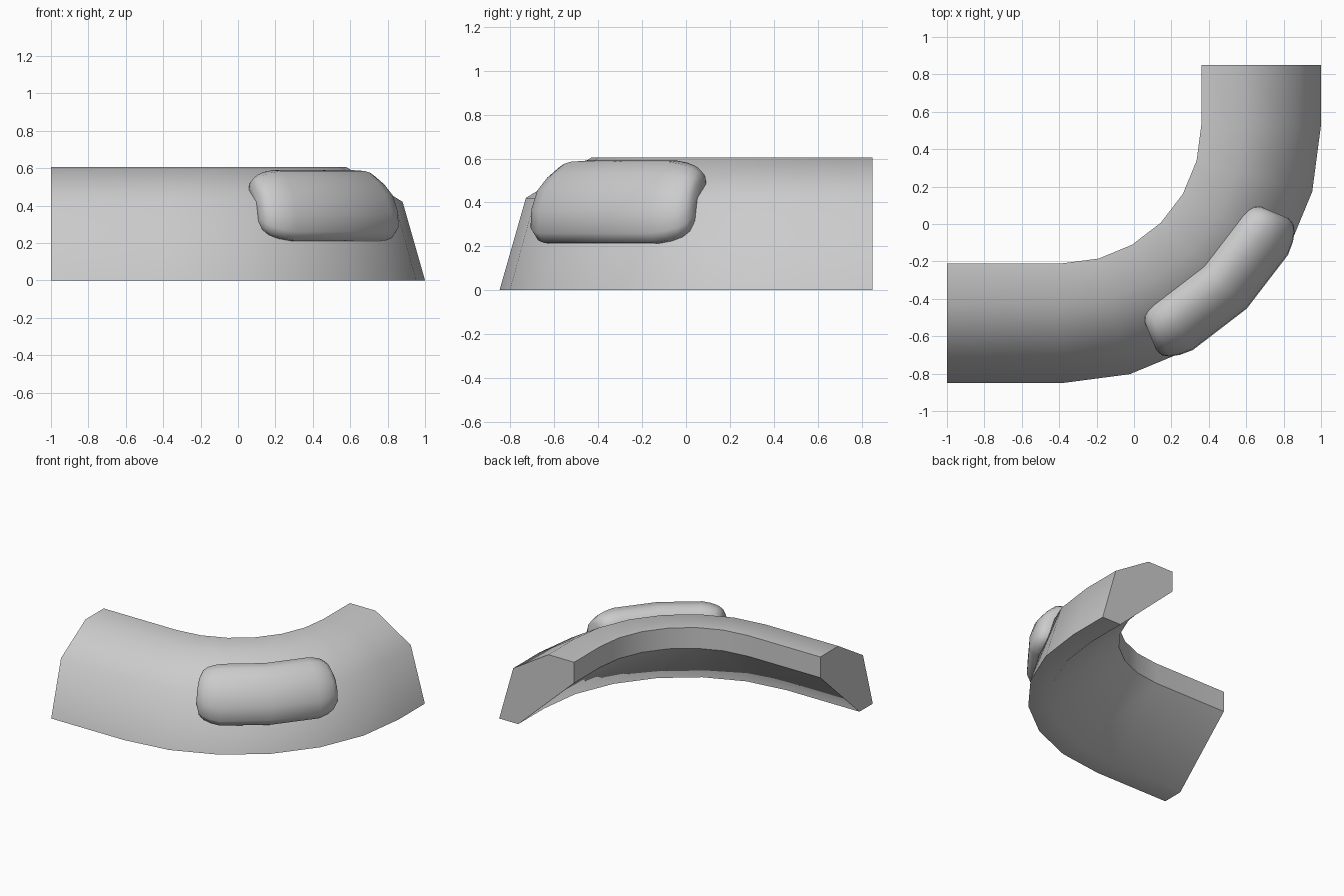
import bpy
import bmesh
from math import radians, sin, cos

cube = bpy.data.objects.get("Cube")
if cube:
    bpy.data.objects.remove(cube, do_unlink=True)

grey = bpy.data.materials.new("plain_grey")
grey.use_nodes = True
GREY = (0.6, 0.6, 0.6, 1)
grey.diffuse_color = GREY
grey.node_tree.nodes["Principled BSDF"].inputs["Base Color"].default_value = GREY

CX, CY = -0.38, 0.53      # centre of the bend


def bend_point(r, z, degrees, dx=0, dy=0):
    a = radians(degrees)
    return (CX + r * sin(a) + dx, CY - r * cos(a) + dy, z)


def loft(name, rings, smooth_angle):
    """Skin closed rings of points and cap both ends."""
    bm = bmesh.new()
    loops = [[bm.verts.new(p) for p in ring] for ring in rings]
    for a, b in zip(loops, loops[1:]):
        for i in range(len(a)):
            j = (i + 1) % len(a)
            bm.faces.new((a[i], a[j], b[j], b[i]))
    bm.faces.new(loops[0])
    bm.faces.new(loops[-1])
    bmesh.ops.recalc_face_normals(bm, faces=bm.faces)
    mesh = bpy.data.meshes.new(name)
    bm.to_mesh(mesh)
    bm.free()
    mesh.materials.append(grey)
    obj = bpy.data.objects.new(name, mesh)
    bpy.context.collection.objects.link(obj)
    bpy.ops.object.select_all(action='DESELECT')
    obj.select_set(True)
    bpy.context.view_layer.objects.active = obj
    bpy.ops.object.shade_smooth_by_angle(angle=radians(smooth_angle))
    return obj


# Curved rail: straight end, quarter bend, straight end
rail = [(1.38, 0), (1.26, 0.42), (0.96, 0.605), (0.74, 0.605), (0.74, 0.445), (1.217, 0)]
stations = [(0, -0.62, 0)] + [(15 * i, 0, 0) for i in range(7)] + [(90, 0, 0.32)]
loft("corner_rail", [[bend_point(r, z, a, dx, dy) for r, z in rail]
                     for a, dx, dy in stations], 45)

# Rounded pad wrapped round the outside of the bend
pad = [(1.30, 0.21), (1.36, 0.215), (1.39, 0.26), (1.385, 0.36), (1.35, 0.46),
       (1.29, 0.53), (1.22, 0.585), (1.14, 0.59), (1.08, 0.56), (1.06, 0.51),
       (1.18, 0.38), (1.24, 0.25)]
half = [(0, 1), (15, 1), (18, 0.94), (20.2, 0.85), (21.7, 0.72), (22.5, 0.5)]
pad_stations = [(-a, s) for a, s in reversed(half[1:])] + half
core_r, core_z = 1.22, 0.42
loft("corner_pad", [[bend_point(core_r + (r - core_r) * s, core_z + (z - core_z) * s, 45 + a)
                     for r, z in pad] for a, s in pad_stations], 60)
